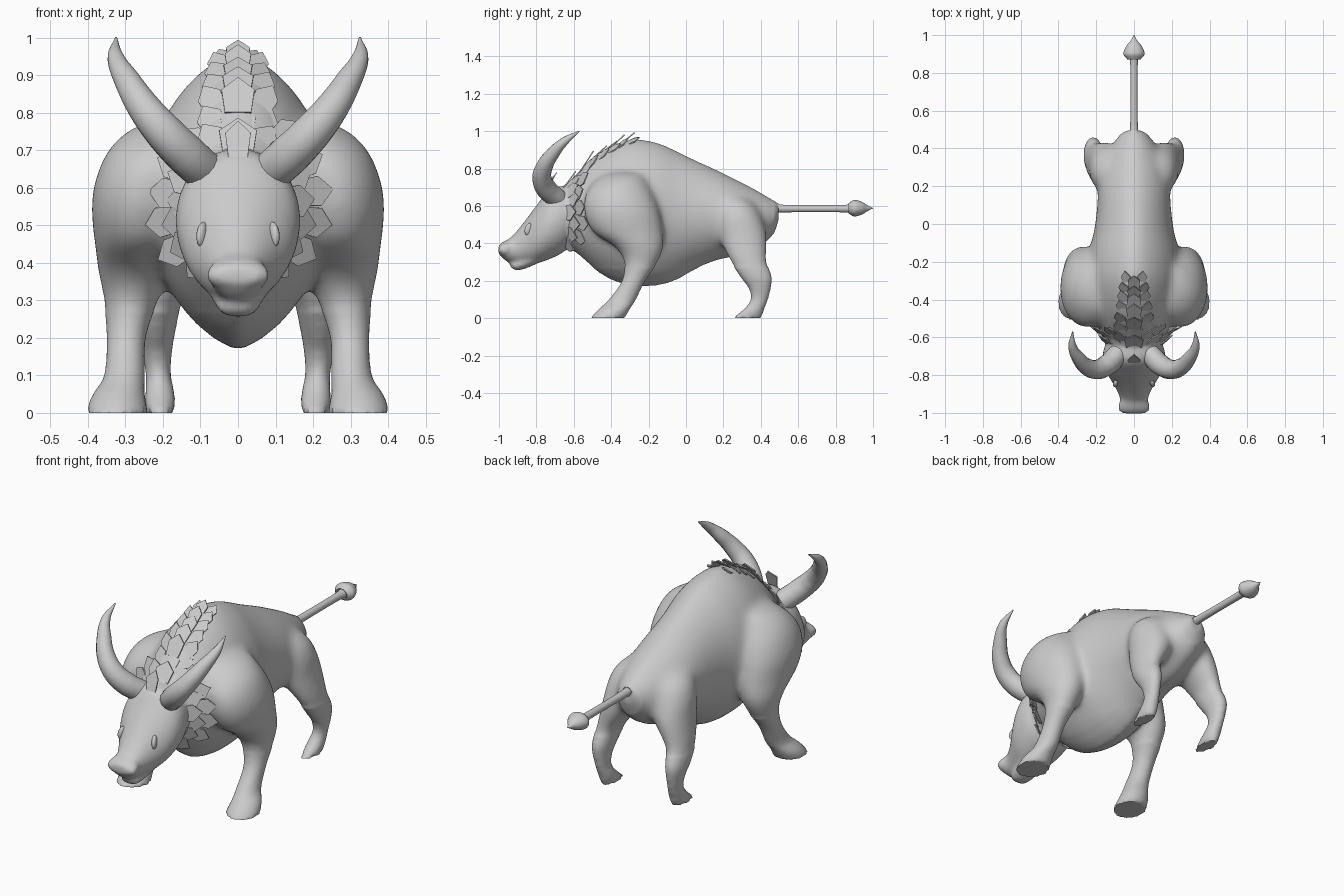
import bpy, bmesh, math, random
from mathutils import Vector

if "Cube" in bpy.data.objects:
    bpy.data.objects.remove(bpy.data.objects["Cube"])

random.seed(4)
SEG = 32


def smooth(ob):
    bpy.ops.object.select_all(action='DESELECT')
    ob.select_set(True)
    bpy.context.view_layer.objects.active = ob
    bpy.ops.object.shade_smooth_by_angle(angle=math.radians(40))


def finish(name, bm, recalc=True):
    if recalc:
        bmesh.ops.recalc_face_normals(bm, faces=bm.faces)
    me = bpy.data.meshes.new(name)
    bm.to_mesh(me)
    bm.free()
    ob = bpy.data.objects.new(name, me)
    bpy.context.collection.objects.link(ob)
    return ob


def spline(rows, steps):
    """Catmull-Rom interpolation of every column."""
    out = []
    for i in range(len(rows) - 1):
        p0, p1 = rows[max(i - 1, 0)], rows[i]
        p2, p3 = rows[i + 1], rows[min(i + 2, len(rows) - 1)]
        for k in range(steps):
            t = k / steps
            out.append([0.5 * (2 * b + (c - a) * t + (2 * a - 5 * b + 4 * c - d) * t * t
                               + (3 * b - a - 3 * c + d) * t ** 3)
                        for a, b, c, d in zip(p0, p1, p2, p3)])
    return out + [list(rows[-1])]


def loft(name, rows, axis, side=1, keel=0.0, steps=5):
    """rows: (position on axis, centre x, other centre, radius x, other radius)"""
    bm = bmesh.new()
    rings = []
    for p, cx, co, rx, ro in spline(rows, steps):
        ring = []
        for k in range(SEG):
            a = 2 * math.pi * k / SEG
            pinch = abs(math.sin(a)) ** (keel if math.cos(a) < -1e-6 else keel * .7)
            x, o = side * (cx + rx * math.sin(a) * pinch), co + ro * math.cos(a)
            ring.append(bm.verts.new((x, p, o) if axis == 'y' else (x, o, p)))
        rings.append(ring)
    for r, q in zip(rings, rings[1:]):
        for k in range(SEG):
            bm.faces.new((r[k], r[(k + 1) % SEG], q[(k + 1) % SEG], q[k]))
    bm.faces.new(rings[0])
    bm.faces.new(rings[-1])
    return finish(name, bm)


def profile(rows):
    """(y, bottom, top, half width) to loft rows"""
    return [(y, 0, (b + t) / 2, w, (t - b) / 2) for y, b, t, w in rows]


# Body with neck
body = profile([(-.70, .40, .66, .10), (-.60, .355, .76, .165), (-.50, .27, .865, .205),
                (-.40, .205, .925, .235), (-.28, .172, .96, .25), (-.15, .175, .94, .24),
                (-.05, .205, .897, .215), (.05, .26, .848, .20), (.18, .31, .788, .19),
                (.30, .335, .728, .17), (.40, .385, .675, .125), (.46, .43, .638, .09),
                (.495, .52, .612, .04)])
parts = [loft("body", body, 'y', keel=.4)]

# Head, muzzle and lower jaw
parts.append(loft("head", profile([
    (-.58, .42, .69, .12), (-.66, .35, .705, .16), (-.73, .315, .69, .165),
    (-.79, .295, .615, .145), (-.85, .285, .535, .108), (-.91, .29, .46, .078),
    (-.96, .305, .41, .07), (-.985, .325, .395, .05)]), 'y'))
parts.append(loft("nose", profile([
    (-.90, .34, .43, .05), (-.93, .325, .43, .07), (-.965, .32, .415, .084),
    (-.987, .33, .402, .082), (-1.003, .345, .385, .06)]), 'y'))
parts.append(loft("jaw", profile([
    (-.76, .31, .37, .08), (-.84, .272, .34, .07), (-.90, .255, .31, .055),
    (-.925, .262, .30, .045), (-.94, .275, .295, .025)]), 'y'))

# Tail with spade tip
smooth(loft("tail", [
    (.44, 0, .59, .05, .055), (.49, 0, .588, .028, .028), (.53, 0, .586, .02, .02),
    (.85, 0, .586, .02, .02), (.87, 0, .587, .034, .028), (.90, 0, .588, .056, .044),
    (.94, 0, .588, .042, .034), (.97, 0, .588, .018, .016), (1.0, 0, .588, .001, .001)], 'y'))

# Legs, horns and eyes for both sides
FRONT = [(0, .322, -.42, .082, .09), (.05, .318, -.382, .07, .083), (.10, .302, -.34, .055, .073),
         (.20, .298, -.28, .053, .063), (.30, .285, -.24, .073, .092), (.38, .275, -.25, .10, .132),
         (.46, .262, -.31, .122, .19), (.56, .255, -.342, .137, .203), (.65, .23, -.355, .142, .188),
         (.72, .19, -.35, .142, .15), (.77, .15, -.33, .11, .11), (.80, .12, -.32, .01, .01)]
HIND = [(0, .207, .325, .036, .075), (.05, .208, .365, .04, .055), (.10, .212, .392, .034, .047),
        (.16, .216, .394, .040, .060), (.22, .216, .375, .050, .085), (.30, .205, .335, .058, .098),
        (.36, .18, .32, .075, .115), (.44, .148, .305, .095, .13), (.52, .13, .285, .106, .127),
        (.59, .115, .27, .10, .11), (.64, .10, .25, .07, .08), (.66, .09, .25, .005, .005)]
HORN = [(.085, -.69, .64, .055), (.14, -.745, .69, .056), (.195, -.77, .746, .052),
        (.248, -.757, .81, .045), (.292, -.712, .88, .036), (.325, -.65, .945, .023),
        (.325, -.57, 1.0, .003)]
for s, tag in ((1, "right"), (-1, "left")):
    parts.append(loft("front_leg_" + tag, FRONT, 'z', s))
    parts.append(loft("hind_leg_" + tag, HIND, 'z', s))

    cu = bpy.data.curves.new("horn_" + tag, 'CURVE')
    cu.dimensions = '3D'
    cu.bevel_depth = 1
    cu.bevel_resolution = 5
    cu.use_fill_caps = True
    sp = cu.splines.new('BEZIER')
    sp.bezier_points.add(len(HORN) - 1)
    for p, (x, y, z, r) in zip(sp.bezier_points, HORN):
        p.co = (s * x, y, z)
        p.radius = r
        p.handle_left_type = p.handle_right_type = 'AUTO'
    bpy.context.collection.objects.link(bpy.data.objects.new("horn_" + tag, cu))

    bpy.ops.mesh.primitive_uv_sphere_add(segments=16, ring_count=10, radius=1,
                                         location=(s * .094, -.838, .475))
    eye = bpy.context.object
    eye.name = "eye_" + tag
    eye.scale = (.014, .026, .035)
    eye.rotation_euler = (math.radians(-20), 0, s * math.radians(25))
    smooth(eye)

# Fuse body, head and legs into one skin, then soften the joins
bpy.ops.object.select_all(action='DESELECT')
for ob in parts:
    ob.select_set(True)
bpy.context.view_layer.objects.active = parts[0]
bpy.ops.object.join()
rm = parts[0].modifiers.new("fuse", 'REMESH')
rm.mode = 'VOXEL'
rm.voxel_size = .011
bm = bmesh.new()
bm.from_object(parts[0], bpy.context.evaluated_depsgraph_get())
for i in range(30):
    vs = [v for v in bm.verts if v.co.z > .04 and
          (i < 4 or (v.co.z > .27 and -.64 < v.co.y < .47))]
    bmesh.ops.smooth_vert(bm, verts=vs, factor=.5, use_axis_x=True, use_axis_y=True, use_axis_z=True)
bpy.data.objects.remove(parts[0])
smooth(finish("body_with_head_and_legs", bm, False))

# Mane of pointed plates growing from the neck surface
mane = bmesh.new()
BACK = Vector((0, 1, 0))
dense = spline(body, 8)


def plate(y, deg, length, width, lift):
    row = min(dense, key=lambda r: abs(r[0] - y))
    a = math.radians(deg)
    pinch = abs(math.sin(a)) ** (.4 if math.cos(a) < 0 else .28)
    base = Vector((row[3] * math.sin(a) * pinch, y, row[2] + row[4] * math.cos(a)))
    n = Vector((math.sin(a) / row[3], 0, math.cos(a) / row[4])).normalized()
    e = math.radians(lift + random.uniform(-8, 8))
    d = n * math.sin(e) + BACK * math.cos(e)
    w = n.cross(BACK) * width / 2
    base -= n * .015
    pts = [base - w * .8, base + w * .8, base + w + d * length * .65,
           base + d * length, base - w + d * length * .65]
    mane.faces.new([mane.verts.new(p) for p in pts])


# crest rows along the ridge
for i in range(7):
    y = -.66 + i * .052
    plate(y, 0, .12 - .004 * i, .10 - .006 * i, 58 - 4 * i)
    for s in (1, -1):
        plate(y + .02, s * (27 - 2.2 * i), .12 - .005 * i, .075 - .004 * i, 56 - 4 * i)
# collar rows around the neck
for s in (1, -1):
    for k in range(6):
        plate(-.66 + random.uniform(-.015, .015), s * (44 + 19 * k), .13, .085, 48)
    for k in range(5):
        plate(-.60 + random.uniform(-.015, .015), s * (42 + 20 * k), .12, .08, 56)
# forelock between the horns
mane.faces.new([mane.verts.new(p) for p in ((-.025, -.735, .675), (.025, -.735, .675),
               (.034, -.72, .745), (0, -.69, .778), (-.034, -.72, .745))])
solid = finish("mane", mane, False).modifiers.new("thickness", 'SOLIDIFY')
solid.thickness = .006
solid.offset = 0
